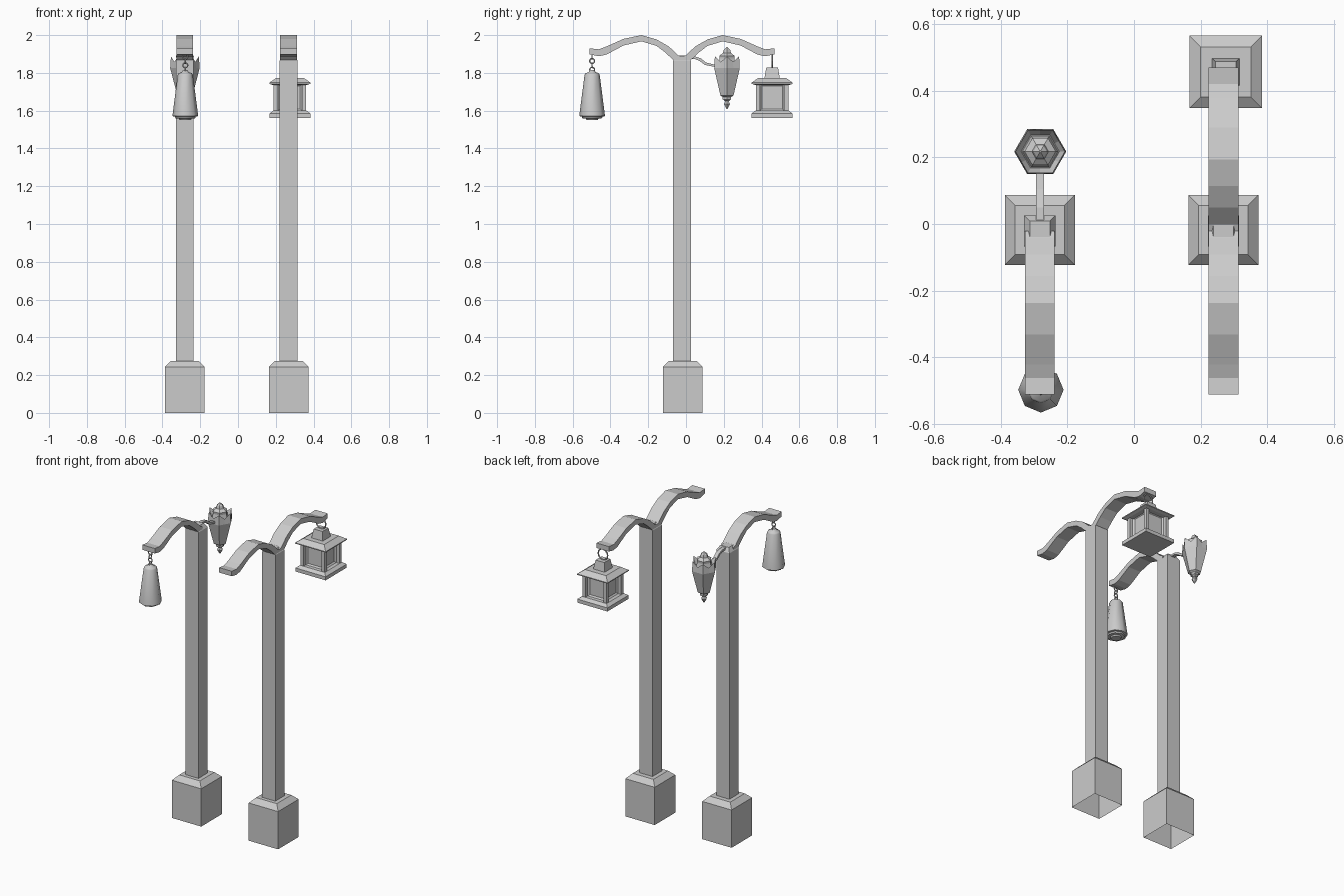
import bpy, bmesh, math
from mathutils import Vector

if "Cube" in bpy.data.objects:
    bpy.data.objects.remove(bpy.data.objects["Cube"])

XA, XB, YP = -0.282, 0.268, -0.021   # post centres
W = 0.09                             # post / arm width


def finish(name, bm, smooth=False):
    bmesh.ops.recalc_face_normals(bm, faces=bm.faces)
    me = bpy.data.meshes.new(name)
    bm.to_mesh(me)
    bm.free()
    ob = bpy.data.objects.new(name, me)
    bpy.context.collection.objects.link(ob)
    if smooth:
        bpy.context.view_layer.objects.active = ob
        ob.select_set(True)
        bpy.ops.object.shade_smooth_by_angle(angle=math.radians(50))
        ob.select_set(False)
    return ob


def lathe(name, x, y, rings, n, start=0.0, bottom=True, top=True, smooth=False):
    """Stack of n-sided rings given as (radius, z)."""
    bm = bmesh.new()
    loops = [[bm.verts.new((x + r * math.cos(start + 2 * math.pi * i / n),
                            y + r * math.sin(start + 2 * math.pi * i / n), z))
              for i in range(n)] for r, z in rings]
    for a, b in zip(loops, loops[1:]):
        for i in range(n):
            j = (i + 1) % n
            bm.faces.new((a[i], a[j], b[j], b[i]))
    if bottom:
        bm.faces.new(loops[0])
    if top:
        bm.faces.new(loops[-1])
    return finish(name, bm, smooth)


def square(name, x, y, rings, bottom=True):
    """Square stack given as (half width, z)."""
    return lathe(name, x, y, [(h * math.sqrt(2), z) for h, z in rings], 4, math.pi / 4, bottom)


def ribbon(name, x, width, profile):
    """Side profile (y, z) extruded along x."""
    bm = bmesh.new()
    f = bm.faces.new([bm.verts.new((x - width / 2, y, z)) for y, z in profile])
    ext = bmesh.ops.extrude_face_region(bm, geom=[f])
    verts = [v for v in ext["geom"] if isinstance(v, bmesh.types.BMVert)]
    bmesh.ops.translate(bm, verts=verts, vec=(width, 0, 0))
    return finish(name, bm)


def ring(name, loc, R, r, turn=0.0):
    bpy.ops.mesh.primitive_torus_add(location=loc, rotation=(math.pi / 2, 0, turn),
                                     major_radius=R, minor_radius=r,
                                     major_segments=12, minor_segments=6)
    bpy.context.object.name = name


# Posts with chamfered, open-bottomed plinths
for tag, x in (("left", XA), ("right", XB)):
    square(tag + "_base", x, YP + 0.003, [(0.105, 0), (0.105, 0.244), (0.074, 0.275)], bottom=False)
    square(tag + "_post", x, YP, [(W / 2 + 0.002, 0.27), (W / 2 + 0.002, 1.865), (0.03, 1.892)])

# Curved arms, distance from post centre and height
ARM_TOP = [(0.0, 1.885), (0.02, 1.893), (0.07, 1.94), (0.135, 1.977), (0.215, 2.0),
           (0.31, 1.98), (0.40, 1.94), (0.44, 1.925), (0.49, 1.93)]
ARM_LOW = [(0.49, 1.898), (0.44, 1.888), (0.40, 1.897), (0.31, 1.945), (0.215, 1.967),
           (0.135, 1.943), (0.085, 1.905), (0.047, 1.868), (0.0, 1.86)]
for name, x, s in (("left_front_arm", XA, -1), ("right_front_arm", XB, -1), ("right_back_arm", XB, 1)):
    ribbon(name, x, W - 0.001, [(YP + s * d, z) for d, z in ARM_TOP + ARM_LOW])

# Hanging tapered lantern on a short chain
bx, by = -0.279, -0.497
lathe("bell_lantern", bx, by,
      [(0.03, 1.55), (0.034, 1.558), (0.052, 1.56), (0.055, 1.569), (0.068, 1.571),
       (0.066, 1.59), (0.04, 1.79), (0.035, 1.798), (0.018, 1.804), (0.012, 1.815)],
      8, smooth=True)
for i in range(4):
    ring("chain_link_%d" % (i + 1), (bx, by, 1.886 - i * 0.023), 0.013, 0.0035, (i % 2) * math.pi / 2)

# Bracket holding the six-sided lantern
ribbon("lantern_bracket", XA, 0.024,
       [(0.0, 1.888), (0.05, 1.886), (0.08, 1.876), (0.105, 1.855), (0.16, 1.842),
        (0.16, 1.83), (0.10, 1.842), (0.072, 1.863), (0.045, 1.874), (0.0, 1.876)])

# Six-sided lantern: tapered body, finials and pointed crown
hx, hy = -0.281, 0.217
lathe("hex_lantern_body", hx, hy,
      [(0.004, 1.61), (0.018, 1.635), (0.011, 1.65), (0.026, 1.66), (0.026, 1.672),
       (0.04, 1.68), (0.078, 1.825), (0.055, 1.84)], 6)
lathe("hex_lantern_cap", hx, hy,
      [(0.055, 1.835), (0.045, 1.875), (0.047, 1.89), (0.025, 1.905), (0.02, 1.922), (0.003, 1.937)], 6)
bm = bmesh.new()
low, high, inner = [], [], []
for i in range(12):
    a = math.pi * i / 6
    corner = i % 2 == 0
    k = 1.0 if corner else math.cos(math.pi / 6)
    d = Vector((math.cos(a), math.sin(a), 0)) * k
    c = Vector((hx, hy, 0))
    low.append(bm.verts.new(c + d * 0.078 + Vector((0, 0, 1.825))))
    high.append(bm.verts.new(c + d * 0.074 + Vector((0, 0, 1.888 if corner else 1.858))))
    inner.append(bm.verts.new(c + d * 0.057 + Vector((0, 0, 1.838))))
for i in range(12):
    j = (i + 1) % 12
    bm.faces.new((low[i], low[j], high[j], high[i]))
    bm.faces.new((high[i], high[j], inner[j], inner[i]))
    bm.faces.new((inner[i], inner[j], low[j], low[i]))
finish("hex_lantern_crown", bm)

# Square lantern: base, framed panes, corner posts, roof and chimney
sx, sy = 0.275, 0.456
square("square_lantern_base", sx, sy, [(0.108, 1.562), (0.108, 1.585), (0.088, 1.6)])
panes = square("square_lantern_panes", sx, sy, [(0.068, 1.595), (0.068, 1.745)])
bm = bmesh.new()
bm.from_mesh(panes.data)
bm.normal_update()
bmesh.ops.inset_individual(bm, faces=[f for f in bm.faces if abs(f.normal.z) < 0.5],
                           thickness=0.02, depth=-0.012)
bm.to_mesh(panes.data)
bm.free()
for i in (-1, 1):
    for j in (-1, 1):
        square("square_lantern_corner", sx + i * 0.075, sy + j * 0.075, [(0.011, 1.595), (0.011, 1.745)])
square("square_lantern_roof", sx, sy, [(0.09, 1.736), (0.109, 1.742), (0.109, 1.748), (0.075, 1.772)])
square("square_lantern_chimney", sx, sy, [(0.041, 1.77), (0.031, 1.828)])
ring("square_lantern_ring", (sx, sy, 1.862), 0.034, 0.0045)
